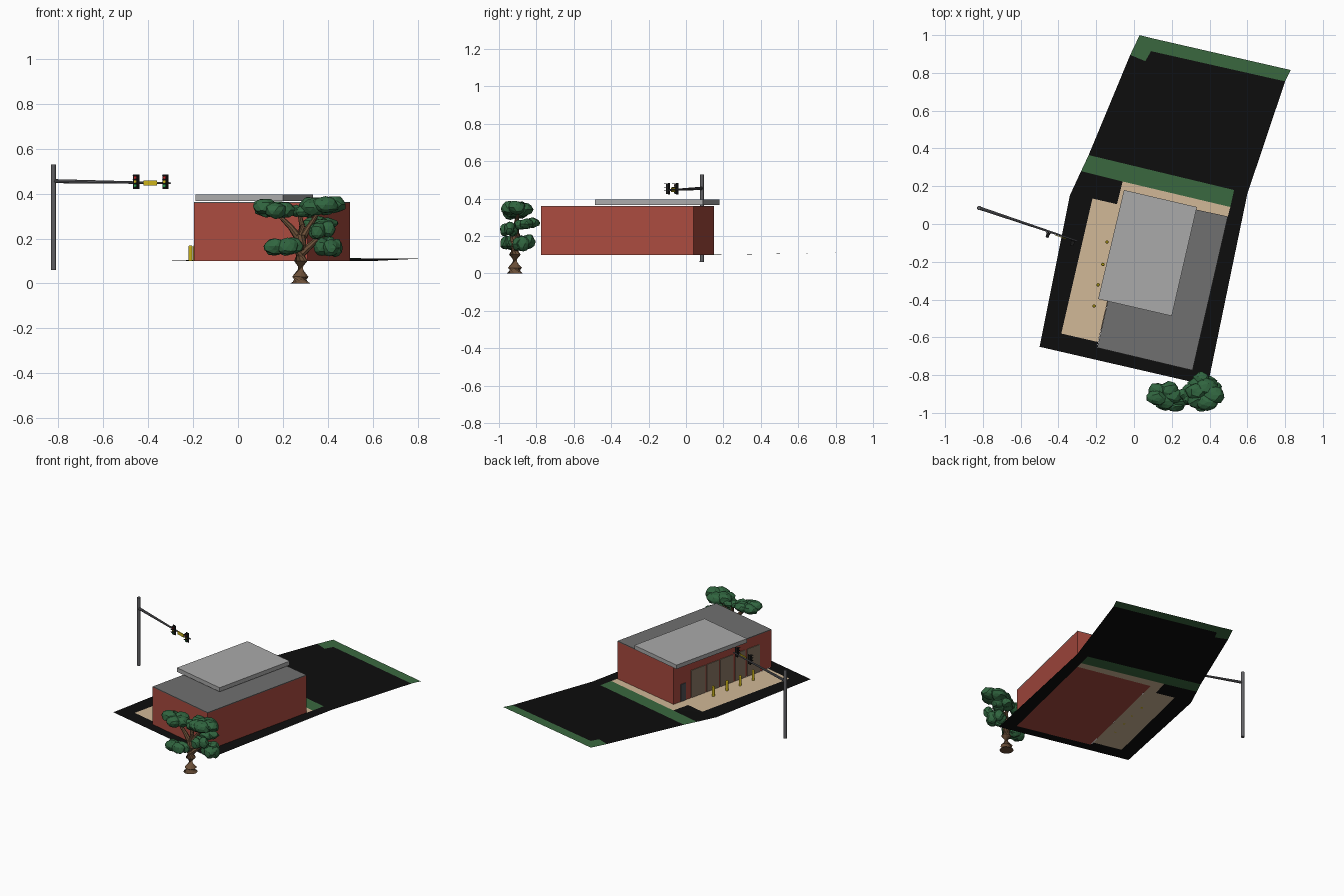
import bpy, bmesh, math, random
from mathutils import Vector, Matrix

if "Cube" in bpy.data.objects:
    bpy.data.objects.remove(bpy.data.objects["Cube"])

random.seed(4)

def material(name, r, g, b):
    m = bpy.data.materials.new(name)
    m.diffuse_color = (r, g, b, 1)
    m.use_nodes = True
    m.node_tree.nodes["Principled BSDF"].inputs["Base Color"].default_value = m.diffuse_color
    return m

ASPHALT = material("asphalt", .004, .004, .004)
GRASS = material("grass", .042, .14, .05)
PAVING = material("paving", .64, .48, .31)
BRICK = material("brick", .40, .07, .05)
ROOF = material("roof_grey", .16, .16, .16)
CANOPY = material("canopy_grey", .40, .40, .40)
GLASS = material("window_tan", .26, .19, .13)
DOOR = material("door_grey", .08, .08, .09)
YELLOW = material("yellow", .60, .45, .01)
STEEL = material("steel", .12, .12, .13)
DARK = material("dark_housing", .01, .01, .01)
RED = material("red_lamp", .5, .02, .02)
GREEN = material("green_lamp", .02, .35, .08)
BARK = material("bark", .15, .08, .04)
LEAF = material("leaf", .03, .13, .05)

def finish(name, bm, mat):
    bmesh.ops.recalc_face_normals(bm, faces=bm.faces)
    me = bpy.data.meshes.new(name)
    bm.to_mesh(me)
    bm.free()
    me.materials.append(mat)
    ob = bpy.data.objects.new(name, me)
    bpy.context.collection.objects.link(ob)
    return ob

def sheet(name, pts, mat):
    """Flat outline, rising slightly toward the back."""
    bm = bmesh.new()
    vs = [bm.verts.new((x, y, .1 + .018 * max(0, y - .2))) for x, y in pts]
    f = bm.faces.new(vs)
    f.normal_update()
    if f.normal.z < 0:
        f.normal_flip()
    bmesh.ops.triangulate(bm, faces=bm.faces)
    me = bpy.data.meshes.new(name)
    bm.to_mesh(me)
    bm.free()
    me.materials.append(mat)
    bpy.context.collection.objects.link(bpy.data.objects.new(name, me))

def prism(name, pts, z0, z1, mat):
    bm = bmesh.new()
    f = bm.faces.new([bm.verts.new((x, y, z0)) for x, y in pts])
    top = bmesh.ops.extrude_face_region(bm, geom=[f])["geom"]
    for v in top:
        if isinstance(v, bmesh.types.BMVert):
            v.co.z = z1
    # the starting face stays as the underside
    if len(bm.faces) == len(pts) + 1:
        bm.faces.new([v for v in bm.verts if abs(v.co.z - z0) < 1e-6])
    return finish(name, bm, mat)

def tube(name, path, radii, mat, sides=10):
    bm = bmesh.new()
    P = [Vector(p) for p in path]
    rings = []
    for i, p in enumerate(P):
        d = P[min(i + 1, len(P) - 1)] - P[max(i - 1, 0)]
        q = d.to_track_quat('Z', 'Y')
        rings.append([bm.verts.new(p + q @ Vector((math.cos(a) * radii[i], math.sin(a) * radii[i], 0)))
                      for a in (2 * math.pi * k / sides for k in range(sides))])
    for a, b in zip(rings, rings[1:]):
        for k in range(sides):
            j = (k + 1) % sides
            bm.faces.new((a[k], a[j], b[j], b[k]))
    bm.faces.new(rings[0])
    bm.faces.new(rings[-1])
    return finish(name, bm, mat)

def box(name, loc, size, angle, mat):
    bm = bmesh.new()
    bmesh.ops.create_cube(bm, size=1, matrix=Matrix.Translation(loc) @ Matrix.Rotation(angle, 4, 'Z')
                          @ Matrix.Diagonal((*size, 1)))
    return finish(name, bm, mat)

# Ground sheets that fit against each other
SW, SE, NE, NW = (-.195, -.655), (.31, -.775), (.497, .04), (-.01, .15)
sheet("parking_lot", [(-.50, -.65), (.39, -.855), (.60, .16), (.53, .18), (.51, .09), NE, SE, SW,
                      (-.19, -.625), (-.385, -.58), (-.22, .135), (-.09, .105), (-.06, .225),
                      (-.28, .28), (-.34, .15)], ASPHALT)
sheet("pavement", [(-.385, -.58), (-.19, -.625), NW, NE, (.51, .09), (-.06, .225),
                   (-.09, .105), (-.22, .135)], PAVING)
sheet("grass_strip", [(-.28, .28), (-.06, .225), (.51, .09), (.53, .18), (-.24, .365)], GRASS)
sheet("back_lot", [(-.24, .365), (.53, .18), (.60, .16), (.80, .755), (.09, .915),
                   (.06, .862), (-.02, .895)], ASPHALT)
sheet("back_grass", [(-.02, .895), (.06, .862), (.09, .915), (.80, .755), (.83, .815),
                     (.11, .98), (.03, 1.0)], GRASS)

# Building
prism("brick_walls", [SW, SE, NE, NW], .1, .357, BRICK)
prism("flat_roof", [SW, SE, NE, NW], .357, .362, ROOF)
prism("canopy_slab", [(-.19, -.397), (.20, -.487), (.333, .09), (-.053, .18)], .367, .395, CANOPY)

# Storefront door and windows along the left wall
a, b = Vector(NW), Vector(SW)
out = Vector((-.975, .222)) * .004
spans = [(.07, .12, .12), (.18, .32, .19), (.335, .46, .19), (.475, .61, .19),
         (.63, .73, .19), (.75, .88, .19)]
for i, (s, e, h) in enumerate(spans):
    p, q = a.lerp(b, s), a.lerp(b, e)
    prism(f"window_{i}" if i else "door", [p, q, q + out, p + out], .101, .1 + h, GLASS if i else DOOR)

# Bollards
for i, (x, y) in enumerate([(-.143, -.095), (-.165, -.214), (-.19, -.322), (-.211, -.434)]):
    tube(f"bollard_{i}", [(x, y, .1), (x, y, .165), (x, y, .17)], [.009, .009, .006], YELLOW, 12)

# Signal pole and arm
tube("signal_pole", [(-.82, .085, .06), (-.82, .085, .53)], [.0115, .0105], STEEL, 12)
A, B = Vector((-.82, .085, .455)), Vector((-.30, -.09, .446))
tube("signal_arm", [A, B], [.009, .004], STEEL, 8)
ang = math.atan2(B.y - A.y, B.x - A.x)
front = Vector((math.sin(ang), -math.cos(ang), 0))
def on_arm(x):
    return A.lerp(B, (x - A.x) / (B.x - A.x))
box("arm_sign", on_arm(-.387) + front * .008, (.062, .004, .022), ang, YELLOW)

# Traffic lights
for i, x in enumerate((-.45, -.32)):
    c = on_arm(x) + front * .008
    c.z = .453
    box(f"signal_backplate_{i}", c, (.028, .003, .064), ang, DARK)
    box(f"signal_housing_{i}", c + front * .007, (.019, .012, .056), ang, DARK)
    for dz, m in ((.018, RED), (0, YELLOW), (-.018, GREEN)):
        p = c + front * .012 + Vector((0, 0, dz))
        tube(f"signal_lamp_{i}", [p, p + front * .004], [.0075, .006], m, 10)
        box(f"signal_visor_{i}", p + front * .007 + Vector((0, 0, .008)), (.016, .014, .002), ang, DARK)

# Tree trunk and branches
tube("trunk", [(.277, -.915, 0), (.277, -.915, .03), (.279, -.915, .10), (.276, -.915, .17), (.28, -.912, .215)],
     [.045, .038, .031, .028, .024], BARK)
F = (.278, -.913, .19)
for i, (mid, end) in enumerate([
        ((.235, -.91, .25), (.165, -.90, .32)),
        ((.315, -.905, .25), (.36, -.90, .32)),
        ((.285, -.91, .26), (.27, -.90, .32)),
        ((.25, -.93, .16), (.20, -.945, .17)),
        ((.345, -.885, .19), (.40, -.86, .175))]):
    s = F if i < 3 else (.278, -.913, .13)
    tube(f"branch_{i}", [s, mid, end], [.02, .013, .007], BARK, 8)

# Foliage: each clump is a few faceted, flattened blobs
def clump(name, c, size, n):
    bm = bmesh.new()
    for k in range(n):
        t = 2 * math.pi * k / n + random.uniform(-.3, .3)
        off = Vector((math.cos(t) * size[0], math.sin(t) * size[1],
                      random.uniform(-.4, .4) * size[2])) * .48
        M = Matrix.Translation(Vector(c) + off) @ Matrix.Diagonal((size[0] * .6, size[1] * .6, size[2] * .75, 1))
        vs = bmesh.ops.create_icosphere(bm, subdivisions=2, radius=1)["verts"]
        for v in vs:
            v.co = M @ (v.co * random.uniform(.86, 1.08))
    finish(name, bm, LEAF)

for i, (c, size, n) in enumerate([
        ((.16, -.905, .335), (.09, .07, .05), 5),
        ((.375, -.905, .345), (.10, .08, .052), 5),
        ((.29, -.90, .325), (.06, .05, .035), 4),
        ((.365, -.85, .265), (.075, .065, .038), 4),
        ((.20, -.945, .165), (.085, .05, .05), 5),
        ((.40, -.87, .165), (.062, .06, .055), 5),
        ((.37, -.945, .24), (.06, .05, .05), 3)]):
    clump(f"foliage_{i}", c, size, n)
